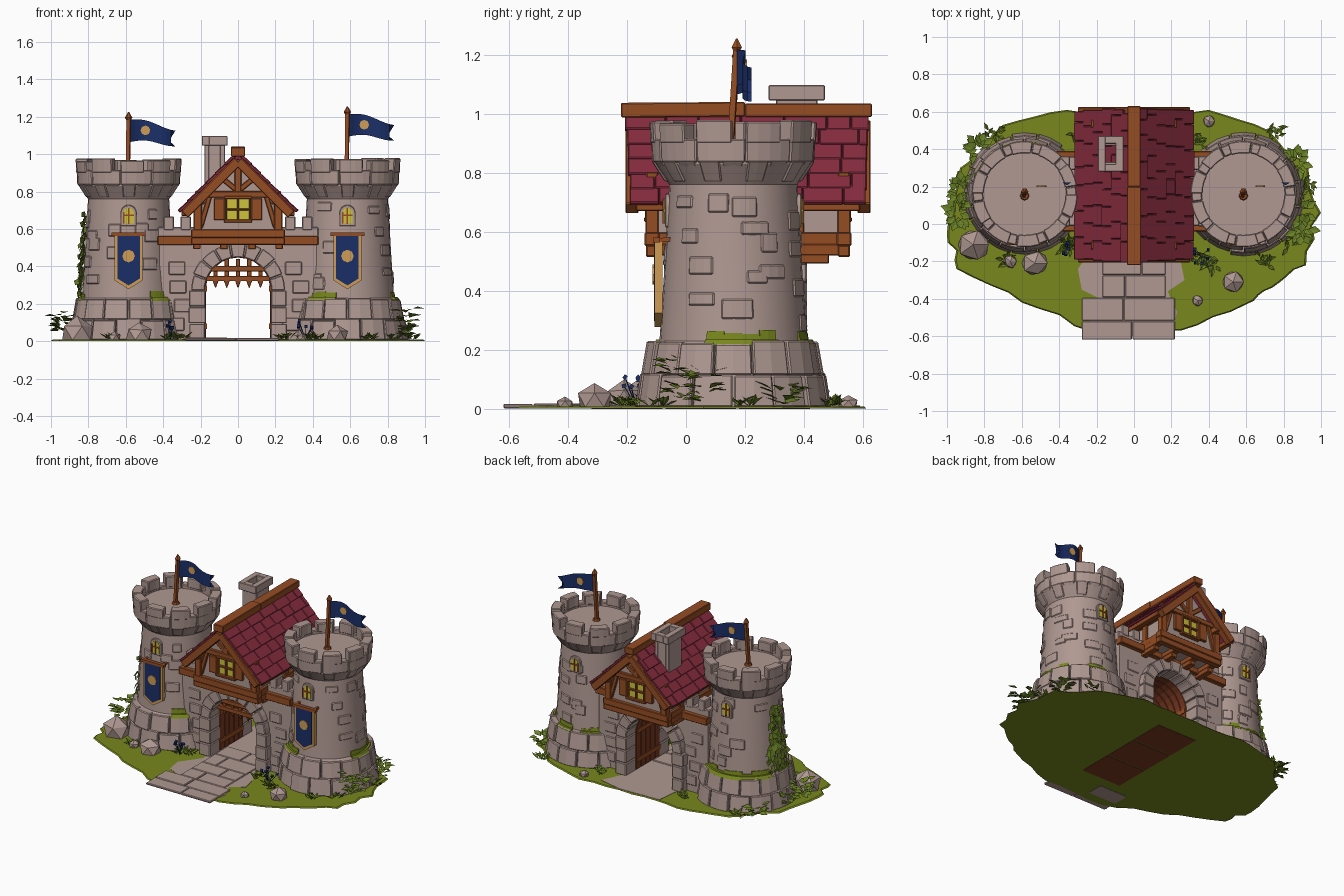
import bpy, bmesh, math, random
from math import sin, cos, pi, radians
from mathutils import Vector, Matrix

random.seed(4)
rnd = random.uniform
if "Cube" in bpy.data.objects:
    bpy.data.objects.remove(bpy.data.objects["Cube"])


def material(name, *rgb):
    col = [(c / 255) ** 2.2 for c in rgb] + [1]
    m = bpy.data.materials.new(name)
    m.use_nodes = True
    m.diffuse_color = col
    m.node_tree.nodes["Principled BSDF"].inputs["Base Color"].default_value = col
    return m


STONE = material("stone", 174, 151, 144)
GRASS = material("grass", 120, 134, 35)
LEAF = material("leaf", 106, 128, 42)
ROOF = material("roof_red", 134, 48, 65)
WOOD = material("wood", 148, 78, 40)
DARK = material("dark_wood", 122, 60, 38)
NAVY = material("navy_cloth", 32, 50, 104)
GOLD = material("gold", 205, 155, 88)
GLOW = material("window_yellow", 205, 192, 62)


class Part:
    """Collects simple solids and turns them into one named object."""

    def __init__(self, name, mat, bevel=0.0, smooth=False, solid=True):
        self.name, self.mat, self.bevel, self.smooth, self.solid = name, mat, bevel, smooth, solid
        self.bm = bmesh.new()

    def __enter__(self):
        return self

    def __exit__(self, *_):
        if self.solid:
            bmesh.ops.recalc_face_normals(self.bm, faces=self.bm.faces)
        me = bpy.data.meshes.new(self.name)
        self.bm.to_mesh(me)
        self.bm.free()
        me.materials.append(self.mat)
        ob = bpy.data.objects.new(self.name, me)
        bpy.context.scene.collection.objects.link(ob)
        if self.bevel:
            mod = ob.modifiers.new("soft_edges", "BEVEL")
            mod.width, mod.segments, mod.limit_method = self.bevel, 1, "ANGLE"
        if self.smooth:
            bpy.ops.object.select_all(action="DESELECT")
            ob.select_set(True)
            bpy.context.view_layer.objects.active = ob
            bpy.ops.object.shade_smooth_by_angle(angle=radians(30))

    def box(self, at, size, rot=Matrix()):
        mat = Matrix.Translation(at) @ rot.to_4x4() @ Matrix.Diagonal((*size, 1))
        bmesh.ops.create_cube(self.bm, size=1, matrix=mat)

    def beam(self, p, q, w, t):
        p, q = Vector(p), Vector(q)
        self.box((p + q) / 2, (w, t, (q - p).length), (q - p).to_track_quat("Z", "Y").to_matrix())

    def loft(self, a, b):
        va, vb = [self.bm.verts.new(p) for p in a], [self.bm.verts.new(p) for p in b]
        self.bm.faces.new(va)
        self.bm.faces.new(vb[::-1])
        for i in range(len(va)):
            j = (i + 1) % len(va)
            self.bm.faces.new((va[j], va[i], vb[i], vb[j]))

    def prism(self, pts, y0, y1):
        self.loft([(x, y0, z) for x, z in pts], [(x, y1, z) for x, z in pts])

    def wedge(self, cx, cy, r0, r1, a0, a1, z0, z1, top=None, n=3):
        def ring(ri, ro, z):
            arc = [a0 + (a1 - a0) * i / n for i in range(n + 1)]
            pts = [(ro, a) for a in arc] + [(ri, a) for a in arc[::-1]]
            return [(cx + r * cos(a), cy + r * sin(a), z) for r, a in pts]
        self.loft(ring(r0, r1, z0), ring(r0, top or r1, z1))

    def lathe(self, cx, cy, profile, n=32):
        rings = [[self.bm.verts.new((cx + r * cos(2 * pi * i / n), cy + r * sin(2 * pi * i / n), z))
                  for i in range(n)] for r, z in profile]
        for a, b in zip(rings, rings[1:]):
            for i in range(n):
                self.bm.faces.new((a[i], a[(i + 1) % n], b[(i + 1) % n], b[i]))
        self.bm.faces.new(rings[0][::-1])
        self.bm.faces.new(rings[-1])

    def leaf(self, at, way, length, width, up=(0.1, 0.2, 1)):
        at, way = Vector(at), Vector(way).normalized()
        side = way.cross(up).normalized() * width / 2
        mid = at + way * length * 0.45
        ends = [at, mid + side, at + way * length - Vector((0, 0, length * 0.2)), mid - side]
        a, b, c, d = [self.bm.verts.new(p) for p in ends]
        self.bm.faces.new((a, b, c))
        self.bm.faces.new((a, c, d))


def arch(w, z0, spring, cx=0, n=8):
    curve = [(cx + w * cos(pi * i / n), spring + w * sin(pi * i / n)) for i in range(n + 1)]
    return [(cx + w, z0)] + curve + [(cx - w, z0)]


def disc(cx, cz, r, n=8):
    return [(cx + r * cos(2 * pi * k / n), cz + r * sin(2 * pi * k / n)) for k in range(n)]


# Ground and paving
edge = [(1, .06), (.93, .33), (.72, .5), (.4, .61), (0, .6), (-.36, .61), (-.7, .53), (-.93, .3), (-1, -.05),
        (-.95, -.24), (-.6, -.42), (-.22, -.58), (.25, -.57), (.6, -.43), (.74, -.34), (.92, -.22)]
rim = []
for p, q in zip(edge, edge[1:] + edge[:1]):
    for k in range(4):
        rim.append(Vector(p).lerp(Vector(q), k / 4) * (1 if k == 0 else rnd(0.97, 1.015)))
with Part("grass_ground", GRASS) as g:
    g.loft([(x, y, 0.002) for x, y in rim], [(x * .99, y * .99, 0.009) for x, y in rim])
with Part("path_underside", DARK) as g:
    for y in (-0.2, 0.05, 0.3):
        g.box((0, y, 0.003), (0.3, 0.24, 0.006))
path = [(-.28, -.6), (.2, -.6), (.23, -.47), (.18, -.36), (.27, -.3), (.25, -.2), (.2, -.1), (.2, .4), (.27, .55),
        (.1, .59), (-.2, .58), (-.22, .4), (-.2, -.1), (-.3, -.24), (-.28, -.35), (-.18, -.4)]
with Part("path_bed", STONE) as g:
    g.loft([(x, y, 0.004) for x, y in path], [(x, y, 0.011) for x, y in path])
with Part("paving_slabs", STONE, 0.004) as g:
    y = -0.62
    while y < 0.0:
        d = rnd(0.1, 0.15)
        split, off = rnd(-0.08, 0.08), (-0.03 if y < -0.45 else 0)
        half = 0.25 if y < -0.45 else 0.17
        for x0, x1 in ((-half, split), (split, half)):
            g.box((off + (x0 + x1) / 2, y + d / 2, 0.01), (x1 - x0 - 0.003, d - 0.003, 0.012 + rnd(0, 0.006)))
        y += d

# Round towers
CY = 0.16
for side, label in ((-1, "right"), (1, "left")):
    cx = side * 0.585
    with Part(label + "_tower_shaft", STONE, smooth=True) as t:
        t.lathe(cx, CY, [(.28, .006), (.265, .22), (.25, .23), (.235, .45), (.217, .76), (.265, .83), (.265, .89)])
    with Part(label + "_tower_stones", STONE, 0.005) as t:
        for k, (r, top, z) in enumerate(((.325, .308, 0.006), (.305, .285, .115))):
            for i in range(14):
                a = (i + k / 2) * 2 * pi / 14
                e = rnd(-0.008, 0.008)
                t.wedge(cx, CY, .2, r + e, a + .008, a + 2 * pi / 14 - .008, z, z + .105 + rnd(0, .012), top + e, 2)
        for i in range(30):
            a, z = rnd(0, 2 * pi), .26 + .45 * i / 30
            r = .25 - (z - .23) * .062
            t.wedge(cx, CY, .18, r + .004, a, a + rnd(.25, .45), z, z + rnd(.04, .07), r + .001)
        # Corbels, parapet and merlons
        for i in range(10):
            a = (i + .25) * pi / 5
            t.wedge(cx, CY, .2, .232, a + .03, a + .3, .77, .84, .277, 2)
            t.wedge(cx, CY, .2, .228, a + .33, a + .6, .785, .84, .274, 2)
            t.wedge(cx, CY, .222, .274, a, a + pi / 5 - .006, .835, .915, .278, 4)
            t.wedge(cx, CY, .218, .280, a, a + pi / 5 - .17, .90, .968 + rnd(-.006, .012), .284)
    with Part(label + "_tower_moss", GRASS) as t:
        for i in range(26):
            a = (i + .5) * pi / 13
            if not (sin(a) < -.4 and cos(a) * side > -.4) and random.random() < .85:
                t.wedge(cx, CY, .2, .281, a, a + pi / 13, .215, .236, .268, 2)
                t.wedge(cx, CY, .2, .256, a, a + pi / 13, .23, .245 + rnd(0, .025), .252, 2)
    # Tower windows, front and back
    for f, word in ((-1, "front"), (1, "back")):
        y = CY + f * .225
        with Part(f"{label}_{word}_window_frame", STONE, .004) as t:
            t.prism(arch(.044, .615, .685, cx), y + f * .006, y - f * .06)
        with Part(f"{label}_{word}_window_glass", GLOW) as t:
            t.prism(arch(.028, .63, .685, cx), y + f * .009, y)
        with Part(f"{label}_{word}_window_bars", WOOD) as t:
            t.box((cx, y + f * .01, .67), (.008, .008, .085))
            t.box((cx, y + f * .01, .672), (.056, .008, .008))
            t.box((cx - .026, y + f * .01, .66), (.008, .008, .06))

    # Hanging banner
    def shield(w, top, low, tip):
        return [(cx - w, top), (cx + w, top), (cx + w, low), (cx, tip), (cx - w, low)]
    with Part(label + "_banner_border", GOLD) as t:
        t.prism(shield(.075, .575, .325, .278), -.106, -.08)
        t.prism(disc(cx, .455, .034), -.113, -.106)
    with Part(label + "_banner_cloth", NAVY) as t:
        t.prism(shield(.06, .572, .335, .298), -.109, -.104)
    with Part(label + "_banner_rod", WOOD) as t:
        t.beam((cx - .09, -.1, .572), (cx + .09, -.1, .572), .024, .018)
        for x in (-.07, .07):
            t.beam((cx + x, -.1, .572), (cx + x, -.03, .575), .014, .014)
    # Flagpole and swallow-tailed flag
    peak = 1.215 if side < 0 else 1.245
    with Part(label + "_flagpole", WOOD) as t:
        t.beam((cx - .004, .15, .87), (cx, .172, peak - .02), .02, .02)
        t.lathe(cx, .172, [(.008, peak - .04), (.02, peak - .02), (.003, peak + .01)], 6)
        t.lathe(cx, .151, [(.028, .88), (.02, .905)], 8)

    def wave(u):
        return .172 + .05 * u + .016 * sin(2 * pi * u)
    zf = peak - .09
    with Part(label + "_flag", NAVY) as t:
        cols = []
        for i in range(11):
            u = i / 10
            h = .06 - .018 * u
            cols.append([t.bm.verts.new((cx + .01 + .24 * (u - (.2 if i == 10 and k == 0 else 0)), wave(u),
                                         zf - .03 * u + .012 * sin(5 * u) + k * h)) for k in (1, 0, -1)])
        for a, b in zip(cols, cols[1:]):
            for k in (0, 1):
                t.bm.faces.new((a[k], a[k + 1], b[k + 1], b[k]))
    with Part(label + "_flag_emblem", GOLD) as t:
        t.prism(disc(cx + .09, zf + .002, .026), wave(.33) - .0055, wave(.33) + .0035)

# Gate wall with arched passage
WY, WH = 0.175, 0.185
with Part("gate_wall", STONE) as g:
    g.prism([(.42, 0.006), (.42, .56), (-.42, .56), (-.42, 0.006)] + arch(.19, 0.006, .27, n=14)[::-1], WY - WH, WY + WH)
with Part("gate_arch_stones", STONE, .006) as g:
    for f in (-1, 1):
        y0, y1 = WY + f * .12, WY + f * .235
        for i in range(9):
            a, b = pi * i / 9 + .008, pi * (i + 1) / 9 - .008
            o = .25 + rnd(0, .012)
            g.prism([(r * cos(c), .27 + r * sin(c)) for r, c in
                     ((.178, a), (o, a), (o, (a + b) / 2), (o, b), (.178, b), (.178, (a + b) / 2))], y0, y1)
        for s in (-1, 1):
            for i in range(3):
                g.box((s * .218, (y0 + y1) / 2, .05 + i * .089), (.08 + rnd(0, .012), abs(y1 - y0), .086))
            # Wall-top merlons and rough facing stones
            g.box((s * .33, WY + f * .15, .58), (.2, .07, .06))
            for x in (.28, .37):
                g.box((s * x, WY + f * .15, .63), (.055, .075, .075))
            for i in range(4):
                g.box((s * rnd(.28, .34), WY + f * WH, .09 + i * .1), (.09, .01, .07))
with Part("gate_doors_and_vault", DARK, .002) as g:
    for s in (-1, 1):
        for i in range(5):
            g.box((s * .178, .07 + i * .052, .17), (.014, .05, .31))
    for i in range(5):
        y = .07 + i * .052
        g.prism(arch(.184, .27, .275, n=12) + arch(.172, .27, .275, n=12)[::-1], y - .024, y + .024)
with Part("door_braces", WOOD) as g:
    for s in (-1, 1):
        for z in (.08, .28):
            g.box((s * .17, .17, z), (.008, .25, .03))
with Part("portcullis", WOOD, .003) as g:
    for x in (-.12, -.06, 0, .06, .12):
        g.box((x, .03, .38), (.022, .02, .12))
        g.loft([(x + a, .03 + b, .33) for a, b in ((-.018, -.015), (.018, -.015), (.018, .015), (-.018, .015))],
               [(x + a, .03 + b, .285) for a, b in ((-.002, -.002), (.002, -.002), (.002, .002), (-.002, .002))])
    for z in (.335, .387):
        g.box((0, .025, z), (.34, .028, .028))

# Timbered house over the gate
HY, HH = 0.21, 0.325
with Part("house_walls", STONE) as h:
    h.prism([(.22, .55), (.22, .75), (0, .97), (-.22, .75), (-.22, .55)], HY - HH, HY + HH)
with Part("house_timbers", WOOD, .004) as h:
    for f in (-1, 1):
        y, roof_y = HY + f * HH, HY + f * (HH + .068)
        h.beam((-.25, y, .575), (.25, y, .575), .05, .045)
        h.beam((-.23, y, .785), (.23, y, .785), .04, .035)
        wall_y = WY + f * (WH + .005)
        h.beam((-.43, wall_y, .538), (.43, wall_y, .538), .05, .05)
        h.beam((-.25, y, .535), (.25, y, .535), .04, .04)
        h.box((0, y, .875), (.035, .035, .16))
        for s in (-1, 1):
            h.box((s * .215, y, .67), (.045, .045, .2))
            h.beam((s * .01, y, .81), (s * .09, y, .875), .03, .028)
            h.beam((s * .2, y, .61), (s * .15, y, .78), .03, .026)
            h.beam((0, roof_y, .963), (s * .285, roof_y, .678), .045, .05)
            h.beam((s * .2, roof_y, .75), (s * .2, y, .75), .04, .04)
        # Stepped brackets under the overhang
        for x in (-.22, -.075, .075, .22):
            h.beam((x, WY + f * .1, .54), (x, y + f * .01, .54), .045, .04)
            h.beam((x, WY + f * .1, .51), (x, y - f * .05, .51), .04, .035)
    for s in (-1, 1):
        h.beam((s * .215, HY - HH, .575), (s * .215, HY + HH, .575), .05, .045)
        h.beam((s * .285, HY - .38, .685), (s * .285, HY + .38, .685), .035, .03)
        h.beam((s * .22, HY - HH, .72), (s * .22, HY + HH, .72), .04, .04)
        for y in (.05, .21, .38):
            h.box((s * .215, y, .66), (.04, .04, .18))
    h.beam((0, -.22, 1.012), (0, .2, 1.015), .075, .05)
    h.beam((0, .2, 1.012), (0, .63, 1.012), .07, .046)
with Part("house_shutters", WOOD, .003) as h:
    for f in (-1, 1):
        y = HY + f * (HH + .012)
        for s in (-1, 1):
            h.box((s * .1, y, .705), (.058, .022, .115))
            h.box((s * .064, y, .705), (.012, .024, .13))
        for z in (.642, .768):
            h.box((0, y, z), (.15, .03, .016))
        h.box((0, y, .705), (.01, .02, .12))
        h.box((0, y, .705), (.12, .02, .01))
with Part("house_windows", GLOW) as h:
    for f in (-1, 1):
        h.box((0, HY + f * (HH + .002), .705), (.12, .008, .12))

# Shingled roof
with Part("roof_shingles", ROOF, .003) as r:
    for s in (-1, 1):
        down, out = Vector((s, 0, -1)).normalized(), Vector((s, 0, 1)).normalized()
        turn = Matrix.Rotation(s * pi / 4, 3, "Y")
        tilt = Matrix.Rotation(s * radians(42), 3, "Y")
        top = Vector((0, HY, 1.0))
        r.box(top + down * .215 - out * .01, (.43, .74, .022), turn)
        for row in range(6):
            y, end = -.208 + row * .003 + rnd(0, .008), .625 - row * .003 - rnd(0, .01)
            while y < end - .03:
                w = min(rnd(.08, .15), end - y)
                at = top + down * (.045 + row * .07) + out * (.004 + rnd(0, .004))
                r.box((at.x, y + w / 2, at.z), (.085 + rnd(0, .008), w - .002, .016), tilt)
                y += w

# Open-topped chimney
with Part("chimney", STONE, .003) as c:
    for w, d, t, z0, z1 in ((.055, .07, .026, .8, 1.06), (.068, .095, .041, 1.045, 1.097)):
        for s in (-1, 1):
            c.box((-.125 + s * (w - t / 2), .375, (z0 + z1) / 2), (t, 2 * d, z1 - z0))
            c.box((-.125, .375 + s * (d - t / 2), (z0 + z1) / 2), (2 * w - 2 * t + .008, t, z1 - z0))

# Boulders
with Part("boulders", STONE) as b:
    for x, y, r in ((-.86, -.11, .095), (-.53, -.21, .075), (.53, -.31, .062), (.34, -.41, .032), (.4, .55, .035),
                    (-.66, -.2, .04)):
        for v in bmesh.ops.create_icosphere(b.bm, subdivisions=1, radius=r)["verts"]:
            v.co = Vector((x, y, r * .4)) + v.co * rnd(.88, 1.06)
            v.co.z = max(v.co.z, .006)

# Bushes, ivy, grass tufts and flowers
with Part("bushes_and_ivy", LEAF, solid=False) as p:
    for x, y, h in ((.9, -.02, .18), (.9, .06, .14), (-.94, .06, .15), (-.92, .18, .12), (.87, .33, .08), (-.83, .4, .08)):
        for i in range(26):
            a, k = rnd(0, 2 * pi), rnd(.15, 1)
            p.leaf((x + .035 * cos(a) * k, y + .05 * sin(a) * k, h * k),
                   (cos(a), sin(a), rnd(.1, .7)), rnd(.05, .075), .045)
    for i in range(130):
        z = rnd(.24, .68)
        a = pi + rnd(-.55, .35) * (1.1 - z)
        rad = .262 - (z - .23) * .07 + rnd(0, .015)
        p.leaf((-.585 + rad * cos(a), CY + rad * sin(a), z), (-sin(a) * rnd(-1, 1), rnd(-.8, .8), rnd(-.8, .3)),
               .05, .042, (cos(a), sin(a), .4))
spots = [(-.36, -.13), (.36, -.17), (.41, -.2), (-.68, -.19), (.7, -.19), (.83, -.1), (.25, -.14), (-.3, -.1), (.93, .2),
         (-.3, .46), (.34, .45), (.75, .5), (-.75, .48)]
with Part("grass_tufts", LEAF, solid=False) as p:
    for x, y in spots:
        for i in range(12):
            a = rnd(0, 2 * pi)
            p.leaf((x + rnd(-.03, .03), y + rnd(-.03, .03), .01), (cos(a), sin(a), rnd(.5, 1.3)), rnd(.05, .08), .022)
with Part("blue_flowers", NAVY) as p:
    for x, y in spots[:2]:
        for i in range(7):
            at = (x + rnd(-.04, .04), y + rnd(-.04, .04), rnd(.06, .11))
            p.box(at, (.015, .015, .012), Matrix.Rotation(rnd(0, 1), 3, "X"))
            p.beam(at, (x, y, .01), .003, .003)
